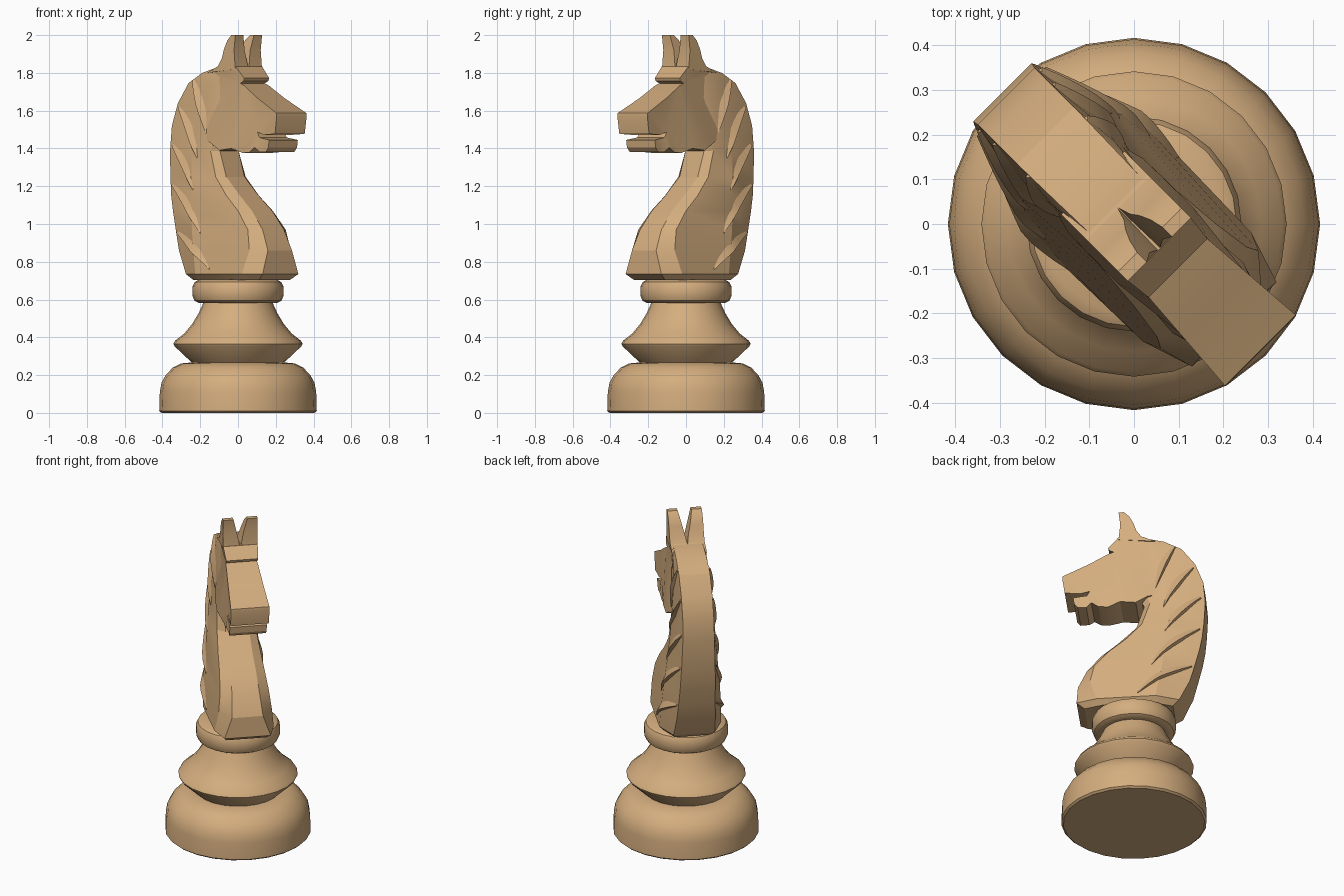
import bpy, bmesh, math
from mathutils import Vector

if "Cube" in bpy.data.objects:
    bpy.data.objects.remove(bpy.data.objects["Cube"])

wood = bpy.data.materials.new("light_wood")
wood.diffuse_color = (0.66, 0.42, 0.21, 1)
wood.use_nodes = True
wood.node_tree.nodes["Principled BSDF"].inputs["Base Color"].default_value = wood.diffuse_color
TURN = -math.pi / 4          # the horse looks along +x, -y


def make(name, verts, faces, angle=30, turn=TURN):
    bm = bmesh.new()
    vs = [bm.verts.new(v) for v in verts]
    for f in faces:
        bm.faces.new([vs[i] for i in f])
    bmesh.ops.recalc_face_normals(bm, faces=bm.faces)
    bmesh.ops.triangulate(bm, faces=[f for f in bm.faces if len(f.verts) > 4])
    me = bpy.data.meshes.new(name)
    bm.to_mesh(me)
    bm.free()
    me.materials.append(wood)
    ob = bpy.data.objects.new(name, me)
    bpy.context.collection.objects.link(ob)
    ob.rotation_euler.z = turn
    bpy.ops.object.select_all(action='DESELECT')
    ob.select_set(True)
    bpy.context.view_layer.objects.active = ob
    bpy.ops.object.shade_smooth_by_angle(angle=math.radians(angle))
    return ob


def loft(name, rings, angle=30, turn=TURN):
    n = len(rings[0])
    verts = [v for r in rings for v in r]
    faces = [list(range(n)), list(range(len(verts) - n, len(verts)))]
    for i in range(len(rings) - 1):
        for j in range(n):
            k = (j + 1) % n
            faces.append((i*n + j, i*n + k, (i+1)*n + k, (i+1)*n + j))
    return make(name, verts, faces, angle, turn)


# turned base with foot, flared collar and ring
profile = [(.405, 0), (.417, .01), (.414, .11), (.405, .16), (.383, .2), (.345, .24),
           (.3, .262), (.245, .267), (.335, .352), (.342, .366), (.333, .382), (.285, .42),
           (.243, .47), (.21, .525), (.183, .583), (.21, .583), (.23, .594), (.241, .62),
           (.241, .668), (.23, .692), (.205, .706)]
SEG = 24
loft("turned_base", [[(r * math.cos(math.tau*k/SEG), r * math.sin(math.tau*k/SEG), z)
                      for k in range(SEG)] for r, z in profile], 32, 0)

# neck sections: z, then (forward, half width) of back, side, front chamfer, front
neck = [
    (.735, -.27, .12, -.14, .18, .20, .172, .318, .134),
    (.86, -.33, .112, -.16, .174, .24, .155, .314, .09),
    (.97, -.36, .106, -.18, .166, .215, .142, .264, .08),
    (1.07, -.385, .102, -.19, .157, .13, .13, .18, .075),
    (1.15, -.40, .10, -.20, .149, .035, .122, .085, .07),
    (1.25, -.41, .096, -.21, .14, -.055, .112, -.02, .068),
    (1.386, -.417, .092, -.22, .128, -.10, .105, -.065, .07),
    (1.52, -.405, .09, -.2, .114, -.05, .095, .0, .07),
    (1.64, -.36, .09, -.19, .106, -.05, .093, .0, .07),
    (1.746, -.28, .09, -.16, .1, -.05, .09, .0, .07),
    (1.80, -.18, .088, -.12, .095, -.05, .088, .0, .07),
    (1.832, -.06, .085, -.04, .085, -.02, .08, .0, .07),
]


def ring(row, k=1.0, z=None):
    half = [(row[i] * k, row[i+1] * k, row[0] if z is None else z) for i in (1, 3, 5, 7)]
    return half + [(u, -w, h) for u, w, h in reversed(half)]


loft("neck", [ring(neck[0], .86, .704)] + [ring(r) for r in neck], 22)


def side(u, z):
    """Half width of the neck surface at a point seen from the side."""
    for a, b in zip(neck, neck[1:]):
        if z <= b[0]:
            break
    t = max(0, min(1, (z - a[0]) / (b[0] - a[0])))
    r = [p + (q - p) * t for p, q in zip(a, b)]
    for i in (1, 3):
        if u <= r[i+2] or i == 3:
            s = max(0, min(1, (u - r[i]) / (r[i+2] - r[i])))
            return r[i+1] + (r[i+3] - r[i+1]) * s


# head outline from the side: forward, height
head = [(-.14, 1.80), (-.06, 1.832), (.08, 1.835), (.14, 1.772), (.135, 1.757), (.108, 1.745),
        (.14, 1.732), (.25, 1.665), (.40, 1.587), (.402, 1.57), (.388, 1.477), (.30, 1.472),
        (.245, 1.487), (.262, 1.458), (.34, 1.445), (.335, 1.405), (.315, 1.382), (.265, 1.382),
        (.235, 1.405), (.195, 1.38), (.14, 1.376), (.07, 1.40), (-.02, 1.39),
        (-.09, 1.43), (-.17, 1.45), (-.2, 1.6)]


def head_width(u, z):
    if u < -.1:
        return .088
    if u > .1:
        return .09 + .022 * (u - .1) / .3 + (.012 if z < 1.42 and u < .25 else 0)
    return .1 + .02 * max(0, min(1, (1.7 - z) / .3))


loft("head", [[(u, s * head_width(u, z), z) for u, z in head] for s in (-1, 1)], 25)

# two ears with a V gap between them
ear = [(-.13, 1.80), (-.05, 1.835), (-.022, 1.875), (-.005, 1.926), (.02, 1.972),
       (.05, 2.0), (.08, 2.0), (.07, 1.92), (.08, 1.82)]
for s, label in ((1, "left"), (-1, "right")):
    loft("ear_" + label, [[(u, s * .1, z) for u, z in ear],
                          [(u, s * max(.001, .04 * (z - 1.835) / .165), z) for u, z in ear]], 25)

# mane locks: tapered curved ridges from the back edge, sweeping forward and down
locks = [((-.24, 1.765), (-.13, 1.48)), ((-.345, 1.62), (-.18, 1.35)),
         ((-.39, 1.42), (-.19, 1.18)), ((-.385, 1.21), (-.115, .95)),
         ((-.34, .96), (-.035, .76))]
N = 9
for s, label in ((1, "left"), (-1, "right")):
    for i, (p, q) in enumerate(locks):
        p, q = Vector(p), Vector(q)
        c = Vector((p.x + (q.x - p.x) * .7, p.y + (q.y - p.y) * .4))
        rings = []
        for k in range(N):
            t = k / (N - 1)
            m = p * (1-t)**2 + c * 2*t*(1-t) + q * t*t
            d = ((c - p) * (1-t) + (q - c) * t).normalized()
            n = Vector((-d.y, d.x))              # points up and forward
            f = math.sin(math.pi * (.1 + .88 * t)) ** .8
            section = []
            for off, lift in ((.034, -.006), (-.018, .02), (-.028, -.012)):
                e = m + n * off * f
                section.append((e.x, s * (side(e.x, e.y) + lift * (f if lift > 0 else 1)), e.y))
            rings.append(section)
        loft(f"mane_lock_{label}_{i + 1}", rings, 25)
